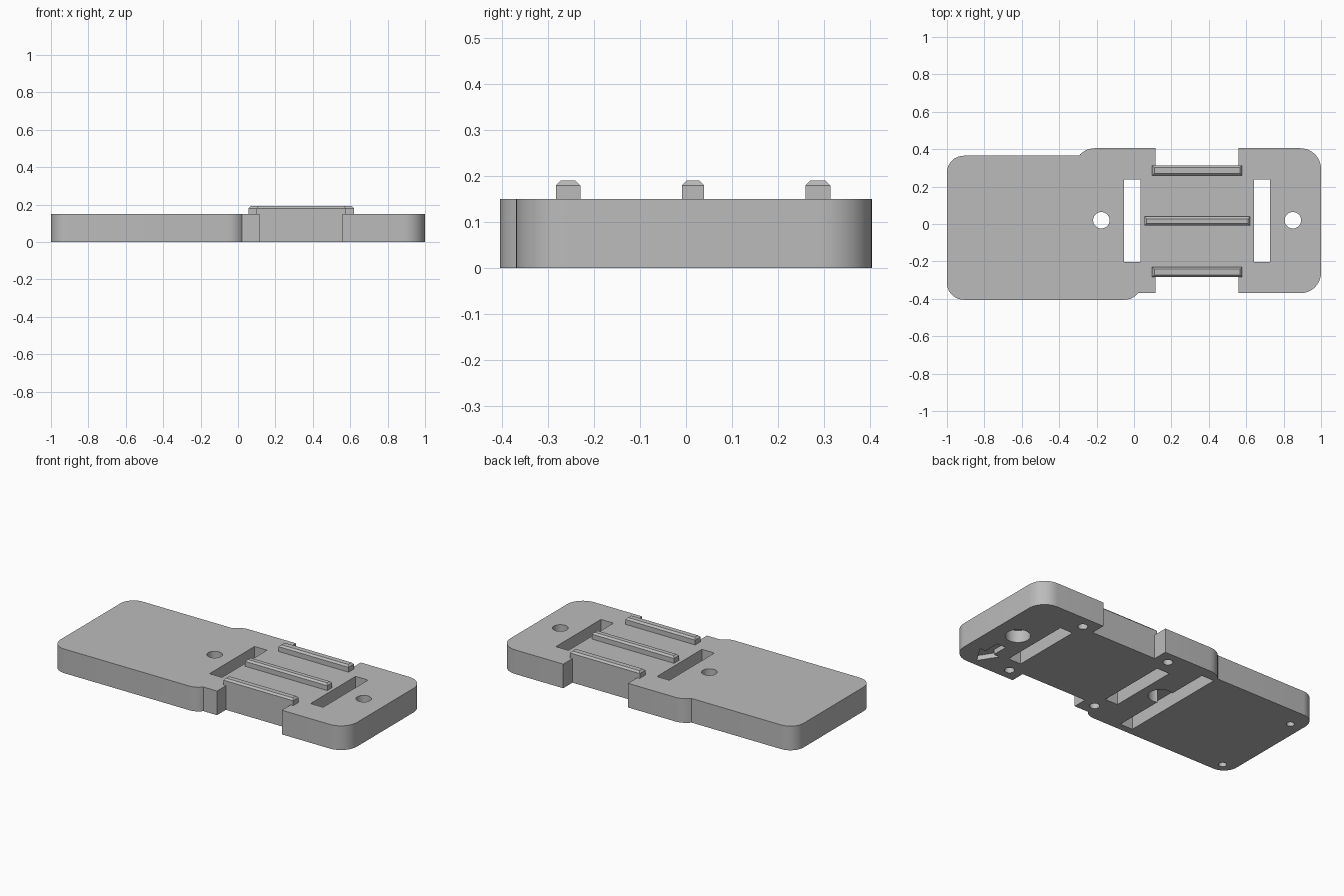
import bpy, bmesh, math
from mathutils import Vector

cube = bpy.data.objects.get("Cube")
if cube:
    bpy.data.objects.remove(cube, do_unlink=True)

grey = bpy.data.materials.new("plain grey")
grey.use_nodes = True
COLOUR = (0.5, 0.5, 0.5, 1)
grey.diffuse_color = COLOUR
grey.node_tree.nodes["Principled BSDF"].inputs["Base Color"].default_value = COLOUR

THICK = 0.15
MID_X, MID_Y = 0.3375, 0.0165   # centre of the railed section


def prism(name, outline, z0, z1):
    """Extrude a counter-clockwise outline from z0 up to z1."""
    bm = bmesh.new()
    face = bm.faces.new([bm.verts.new((x, y, z0)) for x, y in outline])
    top = bmesh.ops.extrude_face_region(bm, geom=[face])["geom"]
    bmesh.ops.translate(bm, vec=Vector((0, 0, z1 - z0)),
                        verts=[v for v in top if isinstance(v, bmesh.types.BMVert)])
    bmesh.ops.recalc_face_normals(bm, faces=bm.faces)
    mesh = bpy.data.meshes.new(name)
    bm.to_mesh(mesh)
    bm.free()
    mesh.materials.append(grey)
    obj = bpy.data.objects.new(name, mesh)
    bpy.context.collection.objects.link(obj)
    return obj


def rect(x0, x1, y0, y1):
    return [(x0, y0), (x1, y0), (x1, y1), (x0, y1)]


def rounded(x0, x1, y0, y1, r, steps=10):
    centres = [(x1 - r, y1 - r), (x0 + r, y1 - r), (x0 + r, y0 + r), (x1 - r, y0 + r)]
    points = []
    for q, (cx, cy) in enumerate(centres):
        for i in range(steps + 1):
            a = (q + i / steps) * math.pi / 2
            points.append((cx + r * math.cos(a), cy + r * math.sin(a)))
    return points


def circle(x, y, r, n=32):
    return [(x + r * math.cos(i * math.tau / n), y + r * math.sin(i * math.tau / n))
            for i in range(n)]


def combine(target, other, operation):
    mod = target.modifiers.new("combine", "BOOLEAN")
    mod.operation, mod.solver, mod.object = operation, "EXACT", other
    bpy.context.view_layer.objects.active = target
    bpy.ops.object.modifier_apply(modifier=mod.name)
    bpy.data.objects.remove(other, do_unlink=True)


# Base plate: two overlapping rounded slabs
plate = prism("base_plate", rounded(-1, 0.04, -0.405, 0.365, 0.09), 0, THICK)
combine(plate, prism("slab", rounded(-0.32, 1, -0.37, 0.405, 0.11), 0, THICK), "UNION")


def cut(outline, z0=-0.1, z1=0.3):
    combine(plate, prism("cutter", outline, z0, z1), "DIFFERENCE")


# Side notches, next to the outer rails
cut(rect(0.115, 0.56, 0.314, 0.6))
cut(rect(0.115, 0.56, -0.6, -0.283))

# Through slots, and bolt holes with counterbores underneath
for side in (-1, 1):
    x = MID_X + side * 0.347
    cut(rect(x - 0.043, x + 0.043, MID_Y - 0.221, MID_Y + 0.221))
    x = MID_X + side * 0.512
    cut(circle(x, 0.02, 0.044))
    cut(circle(x, 0.02, 0.07), z1=0.075)

# Blind screw holes underneath
for x in (MID_X - 0.305, MID_X + 0.305):
    for y in (MID_Y - 0.315, MID_Y + 0.311):
        cut(circle(x, y, 0.028, 24), z1=0.08)
for y in (-0.34, 0.24):
    cut(circle(-0.92, y, 0.022, 24), z1=0.08)

# Long blind groove and direction arrow underneath
cut(rect(-0.29, -0.205, -0.36, 0.335), z1=0.085)
cut([(0.85, -0.33), (0.92, -0.22), (0.88, -0.22), (0.88, -0.12),
     (0.82, -0.12), (0.82, -0.22), (0.78, -0.22)], z1=0.03)


# Chamfered rails on top
def rail(name, length, y0, y1):
    obj = prism(name, rect(MID_X - length / 2, MID_X + length / 2, y0, y1), THICK, 0.191)
    bm = bmesh.new()
    bm.from_mesh(obj.data)
    edges = [e for e in bm.edges if all(v.co.z > 0.19 for v in e.verts)]
    bmesh.ops.bevel(bm, geom=edges, offset=0.011, segments=1, affect="EDGES")
    bm.to_mesh(obj.data)
    bm.free()


rail("back_rail", 0.48, 0.26, 0.314)
rail("middle_rail", 0.565, -0.009, 0.039)
rail("front_rail", 0.48, -0.283, -0.23)

bpy.ops.object.select_all(action="DESELECT")
plate.select_set(True)
bpy.context.view_layer.objects.active = plate
bpy.ops.object.shade_smooth_by_angle(angle=math.radians(30))
